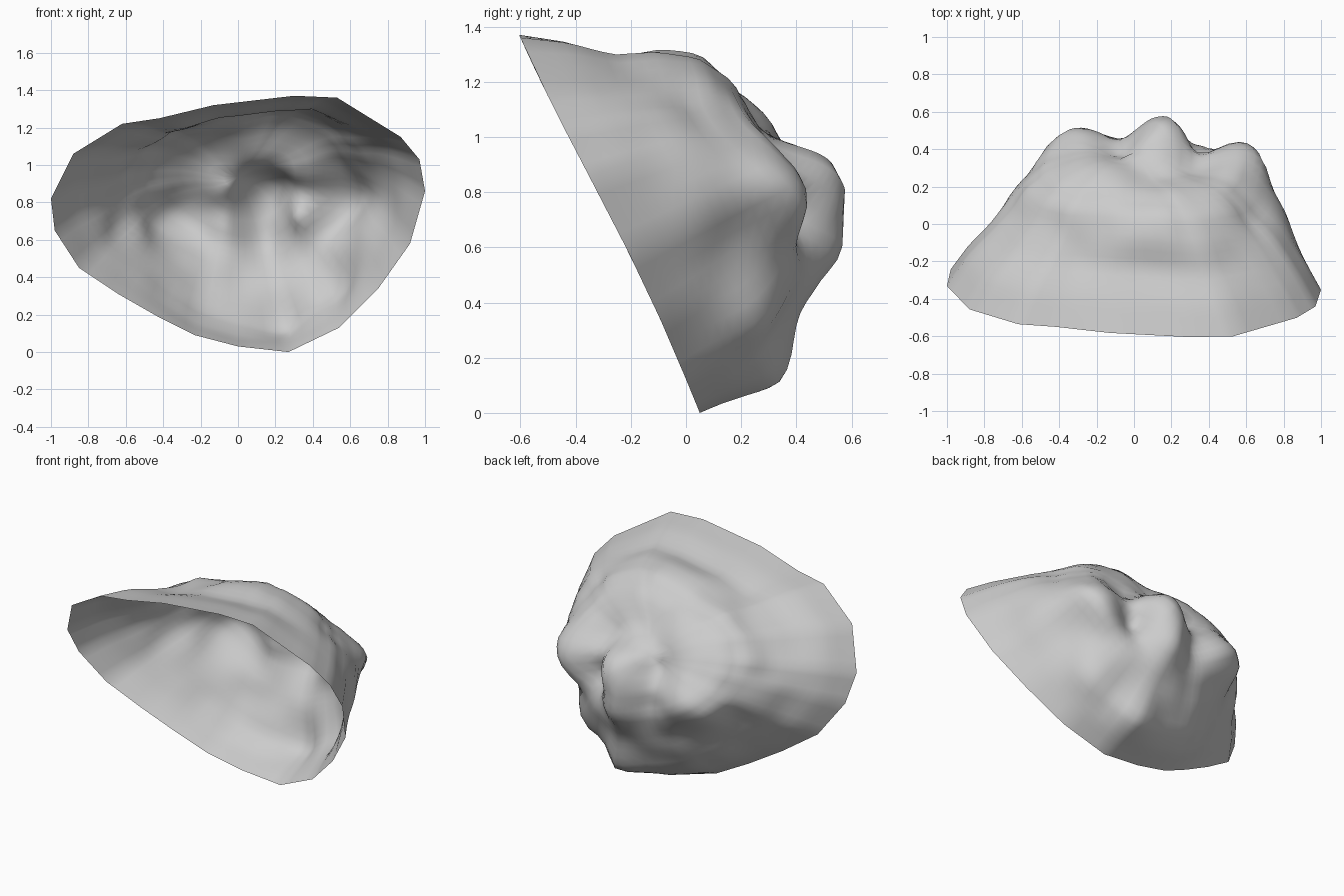
import bpy, bmesh, math
from mathutils import Vector, noise

cube = bpy.data.objects.get("Cube")
if cube:
    bpy.data.objects.remove(cube)

stone = bpy.data.materials.new("stone grey")
stone.use_nodes = True
grey = (0.6, 0.6, 0.6, 1)
stone.diffuse_color = grey
stone.node_tree.nodes["Principled BSDF"].inputs["Base Color"].default_value = grey

# Outline of the open mouth (x, z); it lies on one leaning, slightly bowed sheet
RIM = [(1, .86), (.97, 1.03), (.87, 1.15), (.53, 1.36), (.3, 1.37), (-.13, 1.32),
       (-.42, 1.25), (-.62, 1.22), (-.88, 1.06), (-1, .82), (-.98, .65), (-.85, .45),
       (-.64, .31), (-.43, .19), (-.23, .09), (0, .03), (.27, 0), (.54, .13),
       (.75, .34), (.92, .58)]
# Dome profile: depth behind the mouth, and width towards each side
DEPTH = [0, .15, .28, .42, .54, .62, .68, .71]
RIGHT = [1, .92, .84, .76, .67, .53, .3, 0]
LEFT = [1, .9, .78, .66, .58, .48, .28, 0]
TOP = [1, .87, .71, .64, .54, .39, .22, 0]
BOTTOM = [1, 1.02, .98, .83, .68, .52, .33, 0]
# Lumps and hollows: centre, radius, height
LUMPS = [((.14, .5, .84), .15, .19), ((-.28, .46, .7), .16, .12),
         ((-.44, .38, .66), .13, .07), ((-.58, .15, .72), .15, .04),
         ((.13, .44, .6), .12, .08),
         ((.52, .36, .76), .14, .14), ((.66, .25, .8), .13, .05),
         ((.72, .04, .8), .18, .05), ((.52, .27, .95), .12, .05),
         ((.52, .25, .38), .15, .07), ((.22, .3, .17), .13, .06),
         ((.1, -.02, 1.25), .17, .04), ((-.45, 0, 1.05), .2, -.05),
         ((.6, .08, 1.08), .17, -.06),
         ((.36, .32, 1.0), .14, -.06), ((.37, .42, .74), .09, -.12),
         ((-.07, .44, .9), .12, -.08), ((-.08, .42, .68), .09, -.04),
         ((-.4, .3, .48), .15, .02), ((.1, .27, 1.08), .14, -.06)]
STEPS, EDGE_CUTS = 24, 4
BACK = Vector((0, .906, .423))


def on_mouth(x, z):
    return Vector((x, .05 - .467 * z + .016 * math.sin(math.pi * z / .85), z))


MIDDLE = Vector((0, -.25, .64))


def sample(table, t):
    f = t * (len(table) - 1)
    i = min(int(f), len(table) - 2)
    return table[i] + (table[i + 1] - table[i]) * (f - i)


def shell_point(edge, t):
    """Point at t from the mouth edge (0) to the back of the dome (1)."""
    spoke = edge - MIDDLE
    angle = math.atan2(spoke.z * 1.1, spoke.x)
    side = RIGHT if spoke.x > 0 else LEFT
    rise = TOP if spoke.z > 0 else BOTTOM
    width = (sample(side, t) * math.cos(angle) ** 2
             + sample(rise, t) * math.sin(angle) ** 2)
    p = MIDDLE + spoke * width + BACK * sample(DEPTH, t)
    out = (p - MIDDLE).normalized()
    push = sum(h * math.exp(-((p - Vector(c)).length / r) ** 2) for c, r, h in LUMPS)
    push += .02 * noise.noise(p * 5) * min(1, t * 2)
    return p + out * push * min(1, t * 5)


# Rock shell, open at the front
edges = []
for a, b in zip(RIM, RIM[1:] + RIM[:1]):
    for k in range(EDGE_CUTS):
        edges.append(on_mouth(*a).lerp(on_mouth(*b), k / EDGE_CUTS))

bm = bmesh.new()
rings = [[bm.verts.new(shell_point(e, s / STEPS)) for e in edges] for s in range(STEPS)]
apex = bm.verts.new(shell_point(edges[0], 1))
n = len(edges)
for i in range(n):
    j = (i + 1) % n
    for near, far in zip(rings, rings[1:]):
        bm.faces.new((near[i], near[j], far[j], far[i]))
    bm.faces.new((rings[-1][i], rings[-1][j], apex))
bmesh.ops.recalc_face_normals(bm, faces=bm.faces)
if sum(f.normal.dot(f.calc_center_median() - MIDDLE) for f in bm.faces) < 0:
    bmesh.ops.reverse_faces(bm, faces=bm.faces)
mesh = bpy.data.meshes.new("rock_shell")
bm.to_mesh(mesh)
bm.free()
mesh.materials.append(stone)
for poly in mesh.polygons:
    poly.use_smooth = True
rock = bpy.data.objects.new("rock_shell", mesh)
bpy.context.collection.objects.link(rock)
